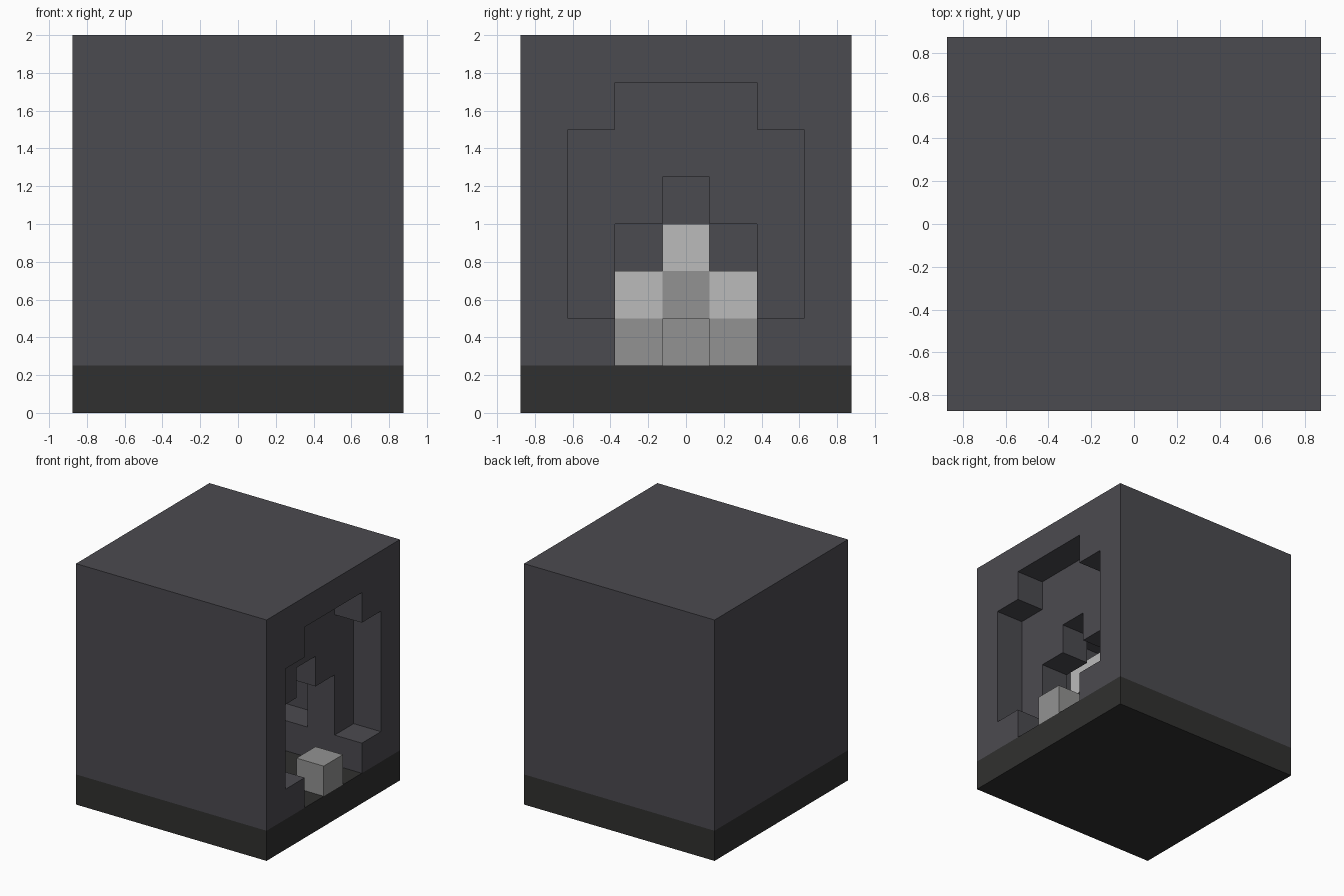
import bpy
import bmesh

U = 0.25          # size of one block
HALF = 3.5 * U    # half the width of the housing

cube = bpy.data.objects.get("Cube")
if cube:
    bpy.data.objects.remove(cube, do_unlink=True)


def material(name, color):
    mat = bpy.data.materials.new(name)
    mat.use_nodes = True
    rgba = (*color, 1)
    mat.diffuse_color = rgba
    mat.node_tree.nodes["Principled BSDF"].inputs["Base Color"].default_value = rgba
    return mat


WALL = material("charcoal stone", (0.071, 0.069, 0.08))
BASE = material("black stone", (0.03, 0.03, 0.029))
GREY = material("mid grey", (0.29, 0.29, 0.288))
PALE = material("pale grey", (0.5, 0.5, 0.5))


def finish(bm, name, mat):
    bmesh.ops.recalc_face_normals(bm, faces=bm.faces)
    mesh = bpy.data.meshes.new(name)
    bm.to_mesh(mesh)
    bm.free()
    mesh.materials.append(mat)
    obj = bpy.data.objects.new(name, mesh)
    bpy.context.collection.objects.link(obj)
    return obj


def box(name, mat, depth, across, height):
    """Box from block ranges: depth behind the mouth, offset across, height."""
    bm = bmesh.new()
    bmesh.ops.create_cube(bm, size=1)
    for v in bm.verts:
        v.co.x = HALF - U * depth[v.co.x < 0]
        v.co.y = U * across[v.co.y > 0]
        v.co.z = U * height[v.co.z > 0]
    return finish(bm, name, mat)


def wall_layer(name, hole, depth):
    """Upright slab with a mirrored stepped hole, given as a half outline."""
    outline = [(0, 8), (3.5, 8), (3.5, 1)] + hole
    bm = bmesh.new()
    verts = [bm.verts.new((HALF - U * depth[0], U * y, U * z)) for y, z in outline]
    face = bm.faces.new(verts)
    result = bmesh.ops.extrude_face_region(bm, geom=[face], use_keep_orig=True)
    moved = [g for g in result["geom"] if isinstance(g, bmesh.types.BMVert)]
    bmesh.ops.translate(bm, verts=moved, vec=(-U * (depth[1] - depth[0]), 0, 0))
    # Open the seam so that the two halves join cleanly
    seam = [f for f in bm.faces if all(abs(v.co.y) < 1e-5 for v in f.verts)]
    bmesh.ops.delete(bm, geom=seam, context="FACES_ONLY")
    obj = finish(bm, name, WALL)
    mirror = obj.modifiers.new("mirror", "MIRROR")
    mirror.use_axis = (False, True, False)
    return obj


# Housing: wide stepped mouth, narrow inner arch, chamber and closed back
wide = [(1.5, 1), (1.5, 2), (2.5, 2), (2.5, 6), (1.5, 6), (1.5, 7), (0, 7)]
arch = [(1.5, 1), (1.5, 4), (0.5, 4), (0.5, 5), (0, 5)]
wall_layer("mouth_wall", wide, (0, 1))
wall_layer("arch_wall", arch, (1, 2))
wall_layer("chamber_wall", wide, (2, 6))
box("back_wall", WALL, (6, 7), (-3.5, 3.5), (1, 8))
box("base_slab", BASE, (0, 7), (-3.5, 3.5), (0, 1))

# Blocks of the pile inside, and the loose one in the mouth
box("loose_block", GREY, (0, 1), (-0.5, 0.5), (1, 2))
box("pile_centre", GREY, (3, 4), (-0.5, 0.5), (1, 3))
box("pile_cap", PALE, (3, 4), (-0.5, 0.5), (3, 4))
for side, s in (("left", 1), ("right", -1)):
    near, far = sorted((s * 0.5, s * 1.5))
    box("pile_foot_" + side, GREY, (3, 4), (near, far), (1, 2))
    box("pile_top_" + side, PALE, (3, 4), (near, far), (2, 3))
    box("upper_bar_" + side, PALE, (3, 4), sorted((s * 0.5, s * 2.5)), (4, 5))
